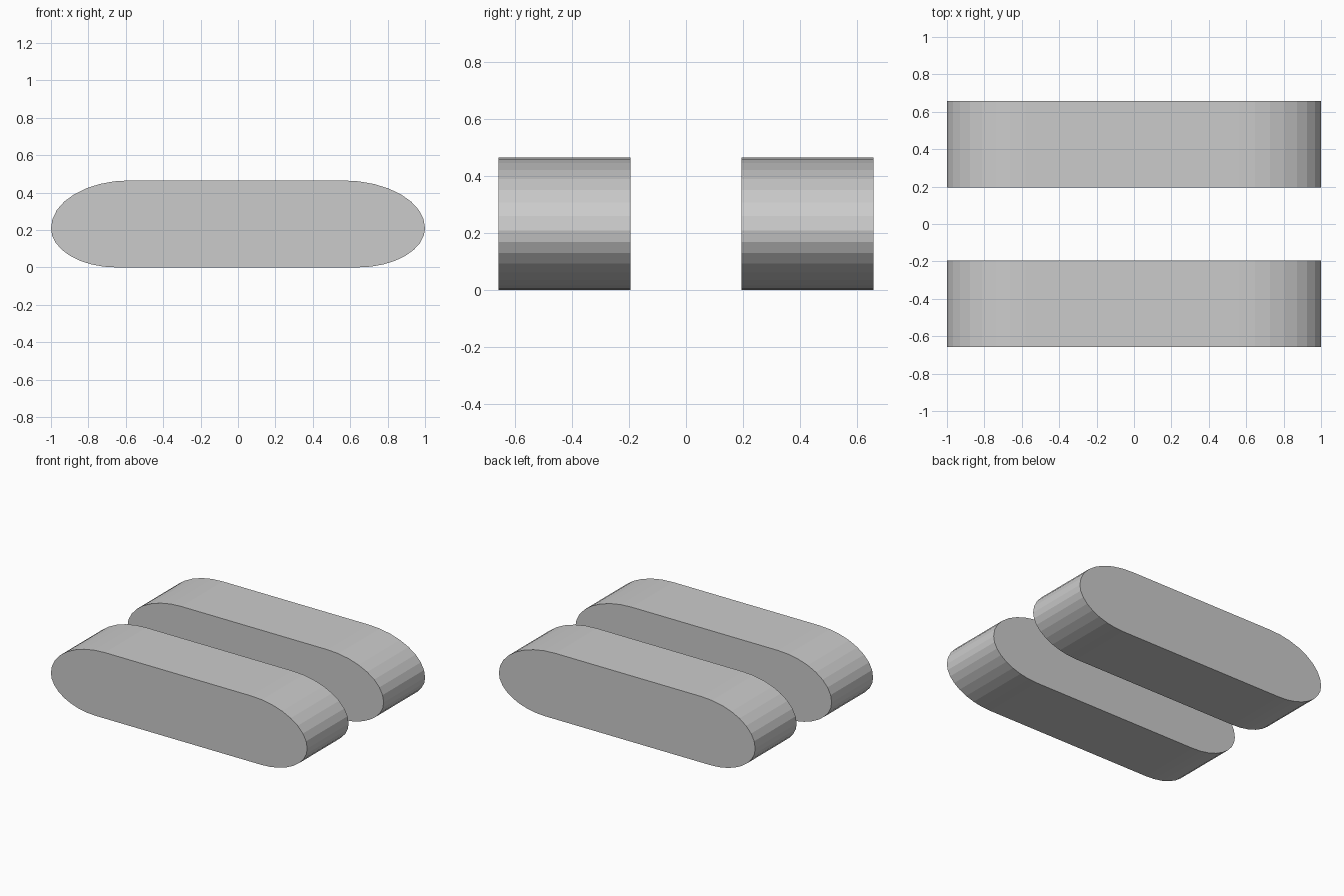
import bpy, bmesh
from math import sin, cos, pi

if "Cube" in bpy.data.objects:
    bpy.data.objects.remove(bpy.data.objects["Cube"])

HEIGHT, MID_Z = 0.465, 0.21
Y_IN, Y_OUT = 0.195, 0.657
SEG = 8


def quarter(cx, cz, rx, rz, start):
    """Quarter ellipse, counter-clockwise from the start angle."""
    return [(cx + rx * cos(start + k * pi / 2 / SEG),
             cz + rz * sin(start + k * pi / 2 / SEG)) for k in range(SEG + 1)]


def track_profile():
    up, low = HEIGHT - MID_Z, MID_Z
    pts = quarter(0.56, MID_Z, 0.44, up, 0)
    pts += quarter(-0.58, MID_Z, 0.42, up, pi / 2)
    pts += quarter(-0.65, MID_Z, 0.35, low, pi)[1:]
    pts += quarter(0.64, MID_Z, 0.36, low, 3 * pi / 2)[:-1]
    return pts


def make_track(name, y0, y1):
    bm = bmesh.new()
    face = bm.faces.new([bm.verts.new((x, y0, z)) for x, z in track_profile()])
    ext = bmesh.ops.extrude_face_region(bm, geom=[face], use_keep_orig=True)
    verts = [g for g in ext["geom"] if isinstance(g, bmesh.types.BMVert)]
    bmesh.ops.translate(bm, verts=verts, vec=(0, y1 - y0, 0))
    bmesh.ops.recalc_face_normals(bm, faces=bm.faces)
    mesh = bpy.data.meshes.new(name)
    bm.to_mesh(mesh)
    bm.free()
    obj = bpy.data.objects.new(name, mesh)
    bpy.context.collection.objects.link(obj)


# Pair of rounded track blocks
make_track("front_track", -Y_OUT, -Y_IN)
make_track("back_track", Y_IN, Y_OUT)
